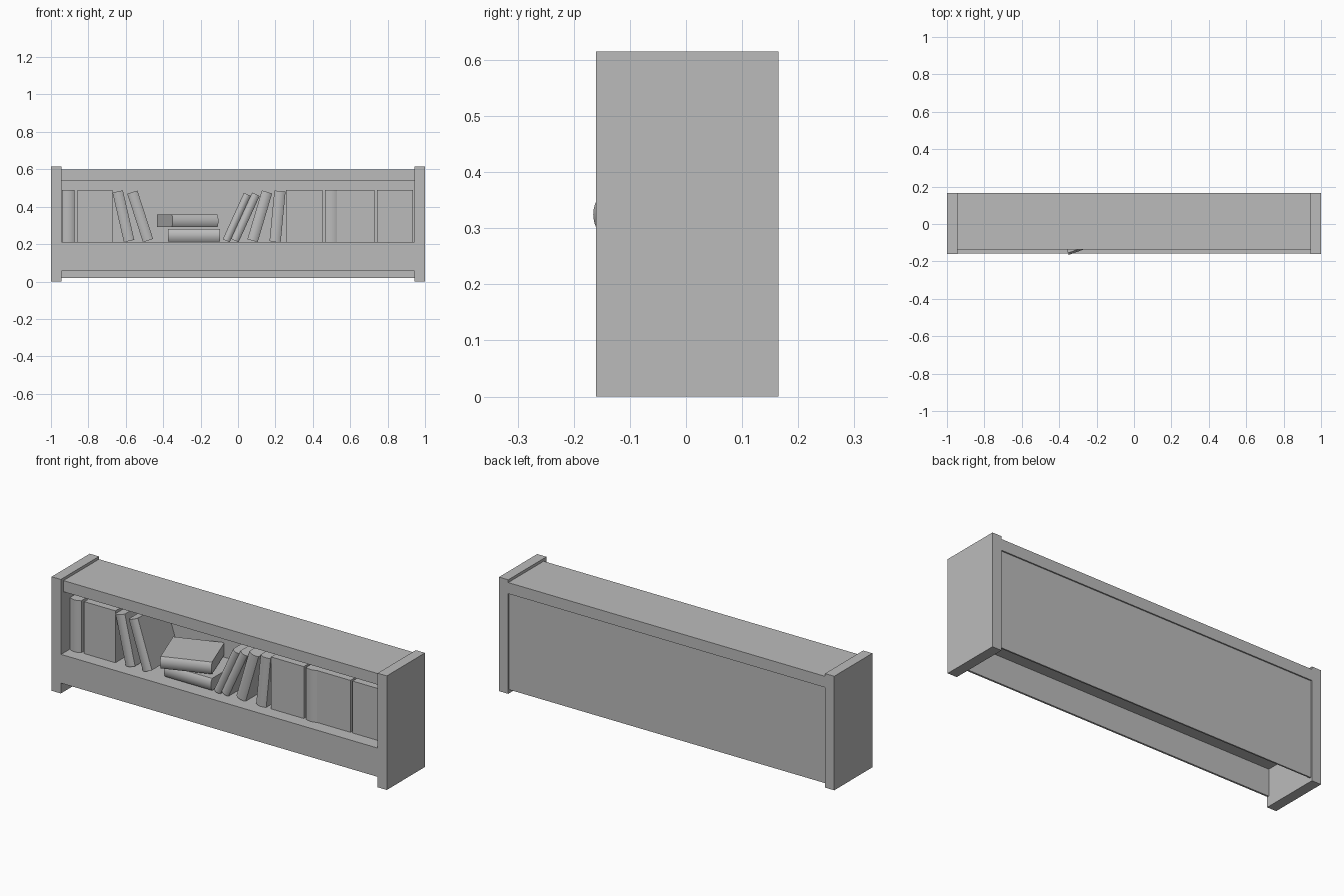
import bpy, bmesh
from math import radians, sin, pi

if "Cube" in bpy.data.objects:
    bpy.data.objects.remove(bpy.data.objects["Cube"], do_unlink=True)

GREY = (0.5, 0.5, 0.5, 1)
grey = bpy.data.materials.new("plain_grey")
grey.use_nodes = True
grey.diffuse_color = GREY
grey.node_tree.nodes["Principled BSDF"].inputs["Base Color"].default_value = GREY


def add_object(name, bm):
    bmesh.ops.recalc_face_normals(bm, faces=bm.faces)
    mesh = bpy.data.meshes.new(name)
    bm.to_mesh(mesh)
    bm.free()
    mesh.materials.append(grey)
    obj = bpy.data.objects.new(name, mesh)
    bpy.context.collection.objects.link(obj)
    return obj


def box(name, x, y, z):
    """Box from three (low, high) ranges."""
    bm = bmesh.new()
    bmesh.ops.create_cube(bm, size=1)
    for v in bm.verts:
        for i, (low, high) in enumerate((x, y, z)):
            v.co[i] = low if v.co[i] < 0 else high
    return add_object(name, bm)


def book(name, width, height, place, tilt=0, yaw=0, bulge=0.011, depth=0.235):
    """Book with a rounded spine; it pivots on the bottom corner it leans on."""
    start = -width if tilt > 0 and tilt < 90 else 0
    steps = 8 if bulge else 1
    outline = [(start + width * i / steps, -bulge * sin(pi * i / steps) ** 0.8 if 0 < i < steps else 0)
               for i in range(steps + 1)]
    outline += [(start + width, depth), (start, depth)]
    bm = bmesh.new()
    base = bm.faces.new([bm.verts.new((x, y, 0)) for x, y in outline])
    top = bmesh.ops.extrude_face_region(bm, geom=[base])["geom"]
    bmesh.ops.translate(bm, vec=(0, 0, height),
                        verts=[g for g in top if isinstance(g, bmesh.types.BMVert)])
    obj = add_object(name, bm)
    obj.location = place
    obj.rotation_euler = (0, radians(tilt), radians(yaw))
    bpy.ops.object.select_all(action="DESELECT")
    obj.select_set(True)
    bpy.context.view_layer.objects.active = obj
    bpy.ops.object.shade_smooth_by_angle(angle=radians(35))
    return obj


# Case
INNER, SHELF, FRONT = 0.945, 0.21, -0.085
SPAN = (-INNER, INNER)
box("left_side_panel", (INNER, 1), (-0.16, 0.165), (0, 0.615))
box("right_side_panel", (-1, -INNER), (-0.16, 0.165), (0, 0.615))
box("top_board", SPAN, (-0.137, 0.165), (0.54, 0.6))
box("back_panel", SPAN, (0.15, 0.158), (0.02, 0.54))
box("shelf_board", SPAN, (-0.158, 0.15), (SHELF - 0.01, SHELF))
box("kick_board", SPAN, (-0.158, -0.148), (0.055, SHELF - 0.01))

# Upright books: left edge, right edge, spine bulge
upright = [(-0.942, -0.875, 0.011), (-0.858, -0.672, 0), (0.256, 0.452, 0),
           (0.465, 0.53, 0.008), (0.53, 0.73, 0), (0.742, 0.935, 0)]
for i, (x0, x1, bulge) in enumerate(upright):
    book(f"upright_book_{i + 1}", x1 - x0, 0.28, (x0, FRONT, SHELF), bulge=bulge)

# Leaning books: resting corner, thickness, tilt
leaning = [(-0.61, 0.057, -13), (-0.508, 0.057, -18), (-0.045, 0.04, 24.5),
           (0.003, 0.044, 24.5), (0.105, 0.057, 16.5), (0.228, 0.06, 5.5)]
for i, (x, width, tilt) in enumerate(leaning):
    book(f"leaning_book_{i + 1}", width, 0.272, (x, FRONT, SHELF), tilt)

# Two books lying in a pile, the upper one turned
book("lower_lying_book", 0.065, 0.28, (-0.375, FRONT, 0.28), 90)
book("upper_lying_book", 0.065, 0.26, (-0.353, -0.155, 0.357), 90, 20)
